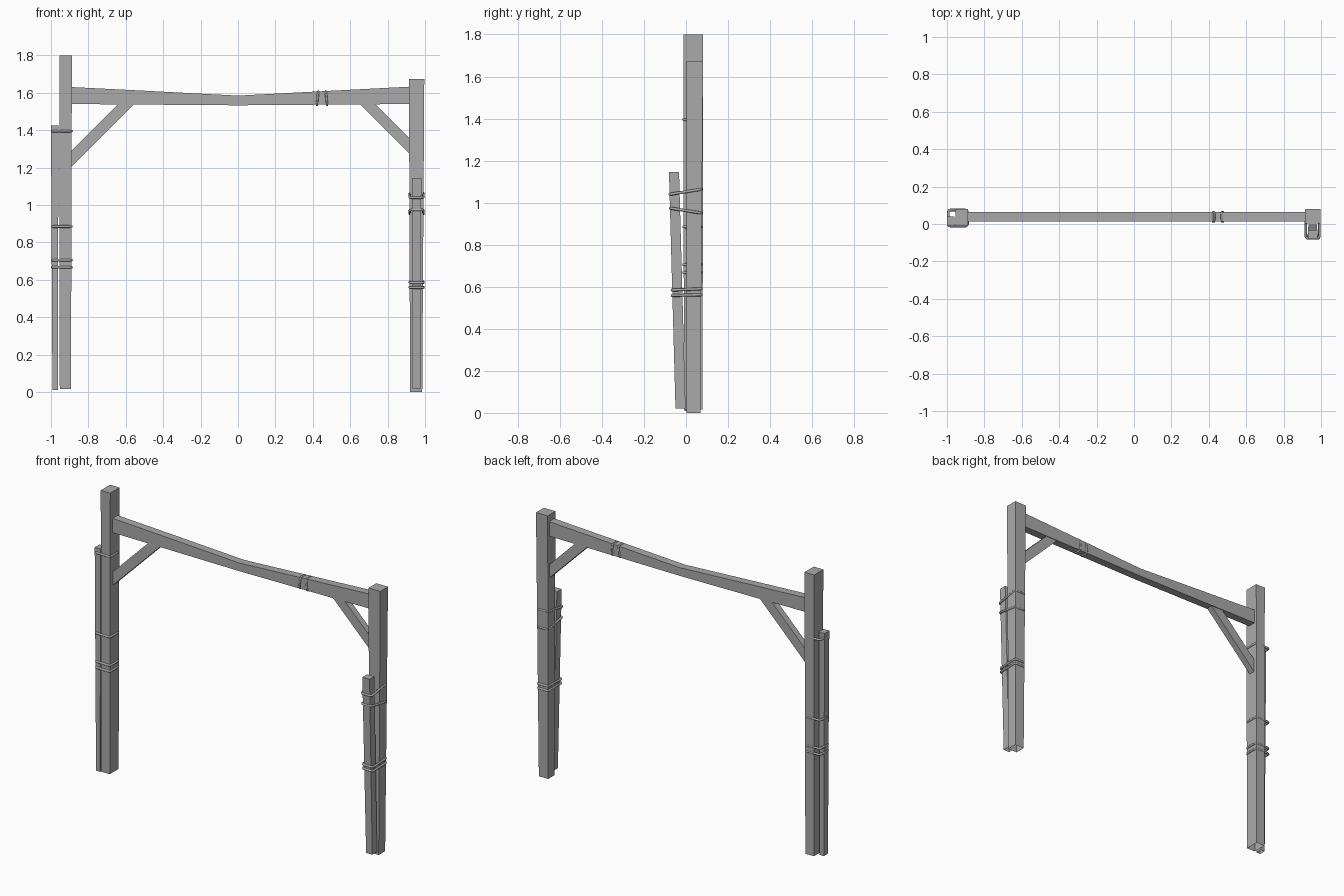
import bpy
import bmesh
from math import cos, sin, pi
from mathutils import Vector

if "Cube" in bpy.data.objects:
    bpy.data.objects.remove(bpy.data.objects["Cube"], do_unlink=True)

grey = bpy.data.materials.new("weathered_grey")
grey.use_nodes = True
grey.diffuse_color = (0.4, 0.4, 0.4, 1)
grey.node_tree.nodes["Principled BSDF"].inputs["Base Color"].default_value = (0.4, 0.4, 0.4, 1)


def add_object(name, mesh):
    obj = bpy.data.objects.new(name, mesh)
    bpy.context.collection.objects.link(obj)
    mesh.materials.clear()
    mesh.materials.append(grey)
    return obj


def finish(name, bm):
    bmesh.ops.recalc_face_normals(bm, faces=bm.faces)
    mesh = bpy.data.meshes.new(name)
    bm.to_mesh(mesh)
    bm.free()
    return add_object(name, mesh)


def post(name, low, high, z0, z1):
    """Tapered post, open underneath; low and high are (x0, x1, y0, y1)."""
    bm = bmesh.new()
    rings = []
    for (x0, x1, y0, y1), z in ((low, z0), (high, z1)):
        rings.append([bm.verts.new((x, y, z))
                      for x, y in ((x0, y0), (x1, y0), (x1, y1), (x0, y1))])
    a, b = rings
    for i in range(4):
        j = (i + 1) % 4
        bm.faces.new((a[i], a[j], b[j], b[i]))
    bm.faces.new(b)
    return finish(name, bm)


def plank(name, profile, y0, y1):
    """Front profile in (x, z), extruded from y0 to y1."""
    bm = bmesh.new()
    face = bm.faces.new([bm.verts.new((x, y0, z)) for x, z in profile])
    new = bmesh.ops.extrude_face_region(bm, geom=[face])["geom"]
    verts = [g for g in new if isinstance(g, bmesh.types.BMVert)]
    bmesh.ops.translate(bm, verts=verts, vec=(0, y1 - y0, 0))
    return finish(name, bm)


def rope(name, u, v, place, radius=0.007, corner=0.012):
    """Rounded rectangular loop; place maps (u, v) to a 3D point."""
    points = []
    for k, (cu, cv) in enumerate(((u[1] - corner, v[1] - corner), (u[0] + corner, v[1] - corner),
                                  (u[0] + corner, v[0] + corner), (u[1] - corner, v[0] + corner))):
        for step in range(4):
            t = k * pi / 2 + step * pi / 6
            points.append(Vector(place(cu + corner * cos(t), cv + corner * sin(t))))
    curve = bpy.data.curves.new(name, "CURVE")
    curve.dimensions = "3D"
    curve.bevel_depth = radius
    curve.bevel_resolution = 2
    spline = curve.splines.new("POLY")
    spline.points.add(len(points) - 1)
    for p, co in zip(spline.points, points):
        p.co = (*co, 1)
    spline.use_cyclic_u = True
    temp = bpy.data.objects.new(name + "_path", curve)
    bpy.context.collection.objects.link(temp)
    bpy.context.view_layer.update()
    graph = bpy.context.evaluated_depsgraph_get()
    mesh = bpy.data.meshes.new_from_object(temp.evaluated_get(graph))
    bpy.data.objects.remove(temp, do_unlink=True)
    mesh.shade_smooth()
    return add_object(name, mesh)


# Main posts and the shorter support posts lashed to them
post("right_post", (-0.953, -0.893, -0.010, 0.079), (-0.955, -0.888, -0.012, 0.081), 0.015, 1.8)
post("right_support", (-0.992, -0.963, -0.006, 0.036), (-1.0, -0.96, -0.008, 0.04), 0.01, 1.425)
post("left_post", (0.92, 0.985, 0.003, 0.068), (0.914, 0.996, 0.003, 0.081), 0, 1.675)
post("left_support", (0.934, 0.977, -0.05, -0.002), (0.929, 0.98, -0.081, -0.033), 0.02, 1.145)

# Sagging crossbeam
plank("crossbeam", [(-0.9, 1.54), (0, 1.533), (0.925, 1.54), (0.925, 1.633),
                    (0.48, 1.61), (0.06, 1.588), (0, 1.585), (-0.06, 1.588),
                    (-0.48, 1.61), (-0.9, 1.631)], 0.013, 0.064)

# Diagonal braces
plank("right_brace", [(-0.895, 1.2), (-0.555, 1.54), (-0.64, 1.54), (-0.895, 1.285)], 0.018, 0.059)
plank("left_brace", [(0.92, 1.27), (0.65, 1.54), (0.735, 1.54), (0.92, 1.355)], 0.018, 0.059)

# Rope lashings on the right posts
for i, z in enumerate((1.395, 0.885, 0.705, 0.667)):
    rope(f"right_rope_{i + 1}", (-0.993, -0.89), (-0.011, 0.075),
         lambda x, y: (x, y, z))

# Rope lashings on the left posts, slightly tilted
for i, (z, tilt, front) in enumerate(((1.052, 0.16, -0.077), (0.962, -0.16, -0.074),
                                      (0.587, 0.04, -0.066), (0.56, 0.02, -0.066))):
    rope(f"left_rope_{i + 1}", (0.919, 0.991), (front, 0.073),
         lambda x, y: (x, y, z + tilt * y))

# Rope lashings around the crossbeam
for i, (x, tilt) in enumerate(((0.425, 0.1), (0.473, -0.1))):
    rope(f"beam_rope_{i + 1}", (0.013, 0.064), (1.535, 1.608),
         lambda y, z: (x + tilt * (z - 1.57), y, z), radius=0.006)
